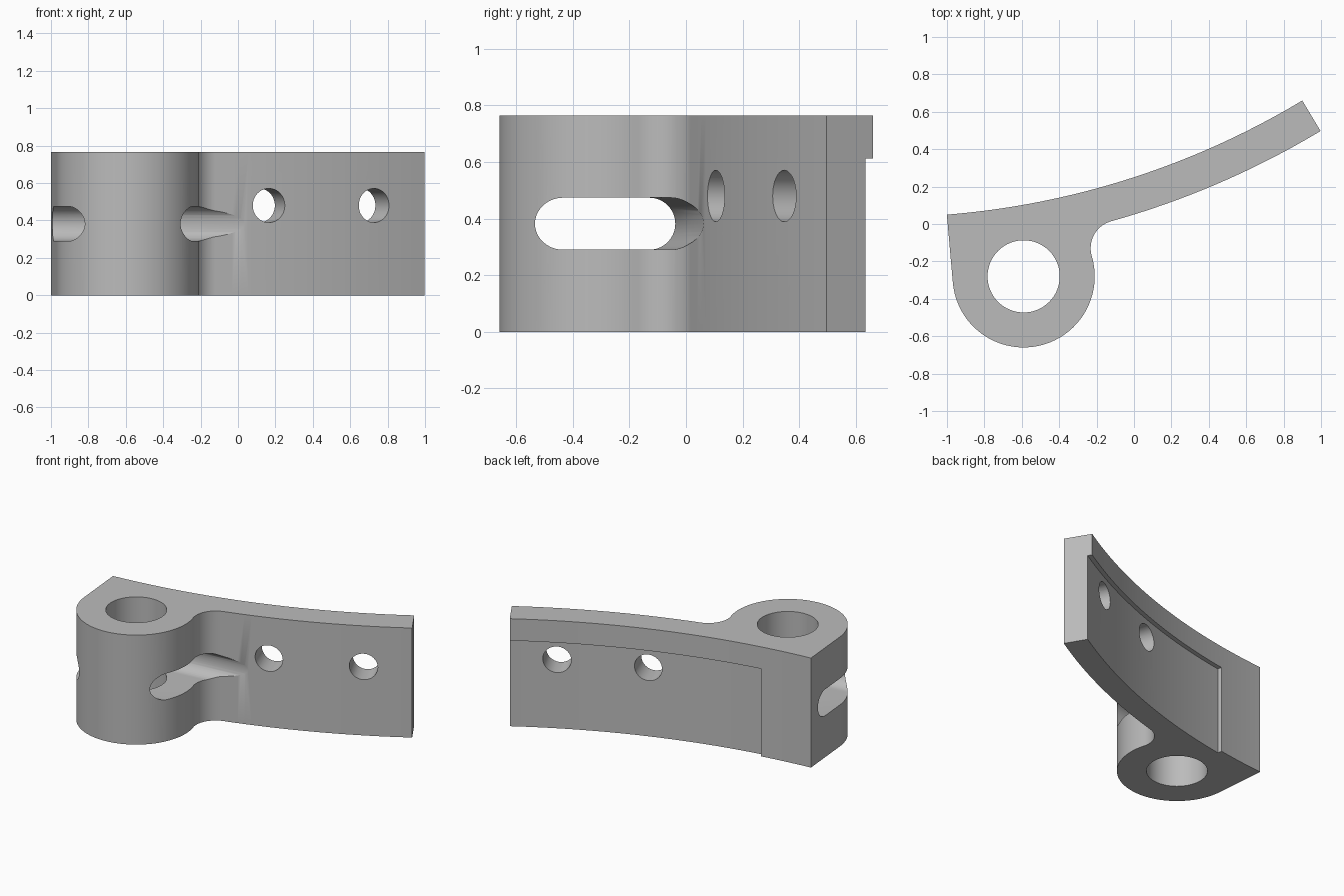
import bpy, bmesh
from math import sin, cos, radians, degrees, atan2, pi
from mathutils import Vector, Matrix
from mathutils.geometry import intersect_sphere_sphere_2d

cube = bpy.data.objects.get("Cube")
if cube:
    bpy.data.objects.remove(cube, do_unlink=True)

HEIGHT = 0.765
ARM_CENTRE, ARM_R, THICK = Vector((-1.351, 4.406)), 4.37, 0.19
T_START, T_END = 4.6, 31.0
BOSS, BOSS_R, BORE_R = Vector((-0.59, -0.28)), 0.38, 0.193
FILLET_R = 0.15

grey = bpy.data.materials.new("plain grey")
grey.use_nodes = True
grey.diffuse_color = (0.5, 0.5, 0.5, 1)
grey.node_tree.nodes["Principled BSDF"].inputs["Base Color"].default_value = (0.5, 0.5, 0.5, 1)


def arc(centre, r, a0, a1, n):
    """Points on a circle, angles in degrees from +x."""
    steps = [radians(a0 + (a1 - a0) * i / n) for i in range(n + 1)]
    return [centre + Vector((cos(a), sin(a))) * r for a in steps]


def arm_arc(r, t0, t1, n):
    """Points on the arm's curve, angles in degrees from straight down."""
    return arc(ARM_CENTRE, r, t0 - 90, t1 - 90, n)


def heading(a, b):
    return degrees(atan2(b.y - a.y, b.x - a.x))


def prism(name, outline, z0, z1, matrix=Matrix()):
    bm = bmesh.new()
    face = bm.faces.new([bm.verts.new((p[0], p[1], z0)) for p in outline])
    out = bmesh.ops.extrude_face_region(bm, geom=[face])
    top = [v for v in out["geom"] if isinstance(v, bmesh.types.BMVert)]
    bmesh.ops.translate(bm, verts=top, vec=(0, 0, z1 - z0))
    bmesh.ops.recalc_face_normals(bm, faces=bm.faces)
    mesh = bpy.data.meshes.new(name)
    bm.to_mesh(mesh)
    bm.free()
    mesh.transform(matrix)
    mesh.materials.append(grey)
    obj = bpy.data.objects.new(name, mesh)
    bpy.context.collection.objects.link(obj)
    return obj


def along(direction, origin):
    """Frame whose local z runs along a level direction, local y is up."""
    z = Vector((direction[0], direction[1], 0)).normalized()
    y = Vector((0, 0, 1))
    frame = Matrix((y.cross(z), y, z)).transposed().to_4x4()
    return Matrix.Translation(origin) @ frame


# Bracket outline: back curve, front curve, fillet, round boss, flat left side
centres = intersect_sphere_sphere_2d(BOSS, BOSS_R + FILLET_R,
                                     ARM_CENTRE, ARM_R + THICK + FILLET_R)
fillet = max(centres, key=lambda p: p.x)
t_fillet = heading(ARM_CENTRE, fillet) + 90
a_boss = heading(BOSS, fillet)
outline = arm_arc(ARM_R, T_START, T_END, 40)
outline += arm_arc(ARM_R + THICK, T_END, t_fillet, 26)
outline += arc(fillet, FILLET_R, t_fillet + 90, a_boss + 180, 20)[1:]
outline += arc(BOSS, BOSS_R, a_boss, -174.5, 64)[1:]
bracket = prism("curved_bracket", outline, 0, HEIGHT)

cutters = []

# Vertical bore through the boss
cutters.append(prism("bore_cutter", arc(BOSS, BORE_R, 0, 360, 64)[:-1], -0.1, HEIGHT + 0.1))

# Wide rounded slot across the boss
r, half = 0.092, 0.28
slot = arc(Vector((half - r, 0)), r, -90, 90, 20) + arc(Vector((r - half, 0)), r, 90, 270, 20)
cutters.append(prism("slot_cutter", slot, -0.8, 0.8,
                     along((1, 0.097), (BOSS.x, BOSS.y, 0.382))))

# Screw holes square to the arm
for x in (0.165, 0.727):
    t = (x - ARM_CENTRE.x) / (ARM_R + THICK)
    normal = Vector((t, -(1 - t * t) ** 0.5))
    p = ARM_CENTRE + normal * (ARM_R + THICK)
    cutters.append(prism("screw_hole_cutter", arc(Vector((0, 0)), 0.091, 0, 360, 40)[:-1],
                         -0.4, 0.2, along(normal, (p.x, p.y, 0.48))))

# Shallow recess in the back face, below the top lip
band = arm_arc(ARM_R + 0.03, 9.3, 33, 36) + arm_arc(ARM_R - 0.1, 33, 9.3, 36)
cutters.append(prism("recess_cutter", band, -0.1, 0.612))

bpy.context.view_layer.objects.active = bracket
for cutter in cutters:
    mod = bracket.modifiers.new("cut", "BOOLEAN")
    mod.operation, mod.solver, mod.object = "DIFFERENCE", "EXACT", cutter
    bpy.ops.object.modifier_apply(modifier=mod.name)
    bpy.data.objects.remove(cutter, do_unlink=True)

bpy.ops.object.select_all(action="DESELECT")
bracket.select_set(True)
bpy.ops.object.shade_smooth_by_angle(angle=radians(30))
